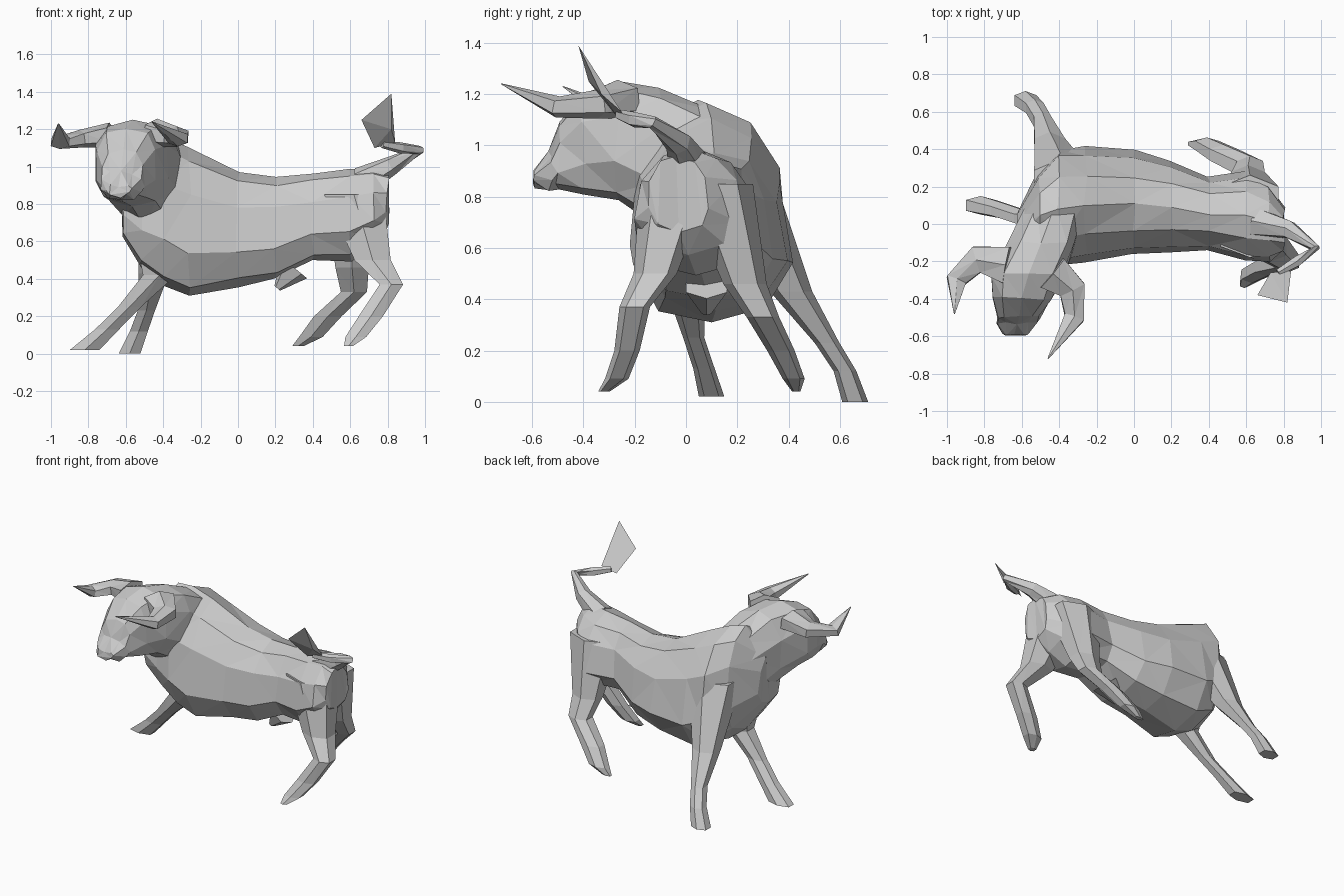
import bpy, bmesh, math, random
from mathutils import Vector

random.seed(4)
if "Cube" in bpy.data.objects:
    bpy.data.objects.remove(bpy.data.objects["Cube"])

GREY = (0.6, 0.6, 0.6, 1)
coat = bpy.data.materials.new("plain grey")
coat.use_nodes = True
coat.diffuse_color = GREY
coat.node_tree.nodes["Principled BSDF"].inputs["Base Color"].default_value = GREY


def finish(name, bm):
    """Turn a bmesh into a flat-shaded, triangulated object."""
    bmesh.ops.triangulate(bm, faces=bm.faces[:])
    bmesh.ops.recalc_face_normals(bm, faces=bm.faces[:])
    mesh = bpy.data.meshes.new(name)
    bm.to_mesh(mesh)
    bm.free()
    mesh.materials.append(coat)
    part = bpy.data.objects.new(name, mesh)
    bpy.context.collection.objects.link(part)


def skin(name, rings):
    """Bridge successive rings of points and cap both ends."""
    bm = bmesh.new()
    loops = [[bm.verts.new(point) for point in ring] for ring in rings]
    for lower, upper in zip(loops, loops[1:]):
        for i in range(len(lower)):
            bm.faces.new((lower[i - 1], lower[i], upper[i], upper[i - 1]))
    bm.faces.new(loops[0])
    bm.faces.new(loops[-1])
    finish(name, bm)


def unit_ring(sides):
    """Slightly squared circle of unit radius."""
    def swell(value):
        return math.copysign(abs(value) ** 0.8, value)
    for i in range(sides):
        angle = math.tau * (i + 0.5) / sides
        yield swell(math.cos(angle)), swell(math.sin(angle))


def loft(name, axis, rows, sides, rough=0, taper=0):
    """Rows hold the place on the axis, then low and high limits on the others."""
    rings = []
    for place, left, right, low, high in rows:
        ring = []
        for u, v in unit_ring(sides):
            u *= 1 - taper * max(v, 0)
            point = [(left + right + u * (right - left)) / 2,
                     (low + high + v * (high - low)) / 2]
            point.insert("xyz".index(axis), place)
            ring.append([value + random.uniform(-rough, rough) for value in point])
        rings.append(ring)
    skin(name, rings)


def leg(name, joints, widths):
    """Level slices along the joints, widened where the leg slopes."""
    rows = []
    joints = [Vector(joint) for joint in joints]
    for k, (joint, width) in enumerate(zip(joints, widths)):
        run = joints[min(k + 1, len(joints) - 1)] - joints[max(k - 1, 0)]
        wide = width * math.hypot(1, run.x / run.z)
        deep = width * math.hypot(1, run.y / run.z) * 0.8
        rows.append((joint.z, joint.x - wide, joint.x + wide,
                     joint.y - deep, joint.y + deep))
    loft(name, "z", rows, sides=6)


def tube(name, path, radii, sides=6, flat=1):
    """Sections set square to a path, optionally flattened in height."""
    rings = []
    path = [Vector(point) for point in path]
    for k, (point, radius) in enumerate(zip(path, radii)):
        run = path[min(k + 1, len(path) - 1)] - path[max(k - 1, 0)]
        turn = run.to_track_quat('Z', 'Y')
        rings.append([point + turn @ Vector((u, v * flat, 0)) * radius
                      for u, v in unit_ring(sides)])
    skin(name, rings)


def hull(name, points):
    bm = bmesh.new()
    for point in points:
        bm.verts.new(point)
    bmesh.ops.convex_hull(bm, input=bm.verts[:])
    finish(name, bm)


# Torso from chest to rump, narrowing towards the spine
loft("torso", "x", [
    (-0.62, -0.2, 0.08, 0.62, 1),
    (-0.51, -0.2, 0.29, 0.45, 1.17),
    (-0.4, -0.24, 0.41, 0.36, 1.16),
    (-0.26, -0.21, 0.42, 0.3, 1.1),
    (0, -0.18, 0.4, 0.35, 0.98),
    (0.2, -0.17, 0.34, 0.4, 0.95),
    (0.4, -0.15, 0.26, 0.5, 0.96),
    (0.6, -0.2, 0.29, 0.5, 0.98),
    (0.72, -0.21, 0.23, 0.58, 0.99),
    (0.8, -0.16, 0.1, 0.66, 0.96)], sides=10, rough=0.01, taper=0.3)

# Neck and head, turned to the side
loft("neck_and_head", "y", [
    (0.1, -0.58, -0.26, 0.55, 1.13),
    (-0.1, -0.68, -0.3, 0.68, 1.23),
    (-0.27, -0.77, -0.37, 0.79, 1.25),
    (-0.4, -0.77, -0.43, 0.8, 1.21),
    (-0.5, -0.74, -0.5, 0.82, 1.09),
    (-0.53, -0.73, -0.52, 0.82, 0.98),
    (-0.59, -0.7, -0.57, 0.84, 0.9)], sides=10, rough=0.01)

# Legs in full stride
front_widths = (0.17, 0.09, 0.05, 0.05, 0.06)
hind_widths = (0.17, 0.1, 0.07, 0.06, 0.05, 0.02)
leg("front_leg_near", [(-0.4, 0, 0.65), (-0.42, 0, 0.42), (-0.58, 0.03, 0.25),
                       (-0.7, 0.07, 0.13), (-0.82, 0.1, 0.02)], front_widths)
leg("front_leg_far", [(-0.38, 0.2, 0.85), (-0.45, 0.41, 0.43), (-0.49, 0.55, 0.23),
                      (-0.53, 0.62, 0.12), (-0.58, 0.66, 0)], front_widths)
leg("hind_leg_near", [(0.62, -0.04, 0.85), (0.72, -0.12, 0.5), (0.82, -0.2, 0.37),
                      (0.71, -0.23, 0.2), (0.63, -0.27, 0.09), (0.59, -0.32, 0.04)],
    hind_widths)
leg("hind_leg_far", [(0.62, 0.12, 0.85), (0.61, 0.23, 0.46), (0.62, 0.3, 0.33),
                     (0.48, 0.37, 0.2), (0.39, 0.42, 0.09), (0.32, 0.43, 0.04)],
    hind_widths)
tube("sheath", [(0.3, 0.08, 0.46), (0.21, 0.08, 0.35)], [0.09, 0.02])

# Horns sweeping out and forward
horn_radii = (0.11, 0.08, 0.06, 0.003)
tube("horn_right", [(-0.68, -0.22, 1.17), (-0.84, -0.19, 1.15),
                    (-0.95, -0.3, 1.13), (-0.96, -0.48, 1.23)], horn_radii, flat=0.6)
tube("horn_left", [(-0.44, -0.26, 1.18), (-0.33, -0.35, 1.16),
                   (-0.32, -0.5, 1.15), (-0.46, -0.72, 1.24)], horn_radii, flat=0.7)

# Tail folded back on itself, ending in a tuft
tube("tail", [(0.66, 0.01, 0.92), (0.83, -0.03, 1.01), (0.97, -0.13, 1.09),
              (0.87, -0.2, 1.1), (0.77, -0.26, 1.12)],
     [0.08, 0.05, 0.025, 0.03, 0.02])
hull("tail_tuft", [(0.73, -0.26, 1.1), (0.84, -0.25, 1.13), (0.66, -0.38, 1.25),
                   (0.82, -0.42, 1.39), (0.82, -0.33, 1.2)])
